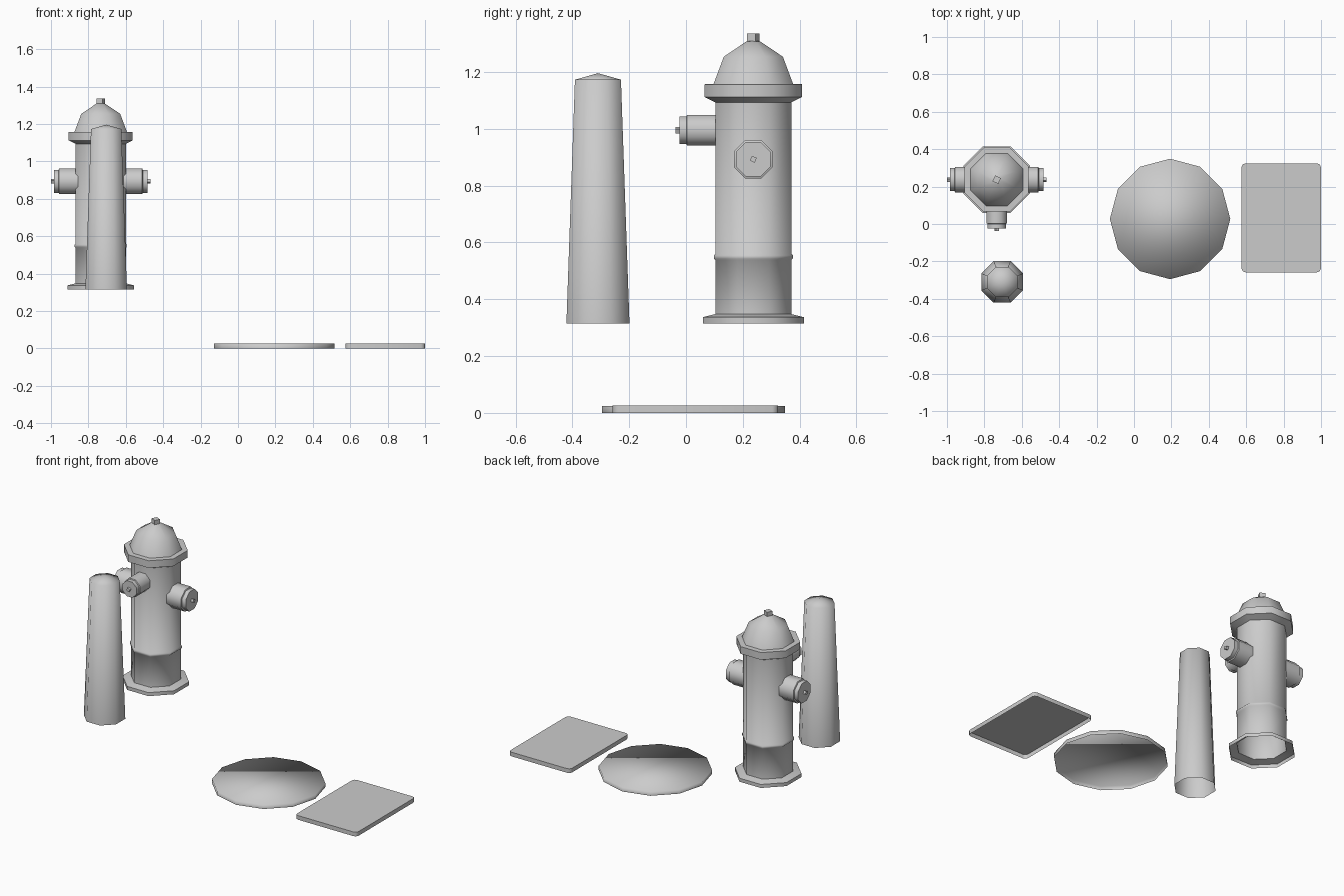
import bpy, bmesh, math
from mathutils import Vector

if "Cube" in bpy.data.objects:
    bpy.data.objects.remove(bpy.data.objects["Cube"])


def lathe(name, profile, loc, sides=8, axis=(0, 0, 1), turn=None, flats=True, angle=180):
    """Revolve (radius, height) points; radius is centre-to-flat when flats is set."""
    if turn is None:
        turn = math.pi / sides
    rot = Vector(axis).to_track_quat('Z', 'Y')
    k = 1 / math.cos(math.pi / sides) if flats else 1
    bm = bmesh.new()
    prev = None
    for r, h in profile:
        if r == 0:
            ring = [bm.verts.new(rot @ Vector((0, 0, h)))] * sides
        else:
            ring = []
            for i in range(sides):
                a = turn + math.tau * i / sides
                ring.append(bm.verts.new(rot @ Vector((r * k * math.cos(a), r * k * math.sin(a), h))))
        if prev:
            for i in range(sides):
                j = (i + 1) % sides
                quad = [prev[i], prev[j], ring[j], ring[i]]
                bm.faces.new(list(dict.fromkeys(quad)))
        prev = ring
    # flat lid when the profile does not end in a point
    if profile[-1][0] > 0:
        bm.faces.new(prev)
    return finish(name, bm, loc, angle)


def finish(name, bm, loc, angle):
    mesh = bpy.data.meshes.new(name)
    bm.to_mesh(mesh)
    bm.free()
    ob = bpy.data.objects.new(name, mesh)
    ob.location = loc
    bpy.context.collection.objects.link(ob)
    bpy.ops.object.select_all(action='DESELECT')
    ob.select_set(True)
    bpy.context.view_layer.objects.active = ob
    bpy.ops.object.shade_smooth_by_angle(angle=math.radians(angle))
    return ob


HX, HY = -0.734, 0.237
GROUND = 0.315

# Hydrant barrel with foot flange and raised band, open underneath
lathe("hydrant_barrel", [
    (0.178, GROUND), (0.178, 0.337), (0.134, 0.348),
    (0.134, 0.538), (0.139, 0.543), (0.139, 0.555), (0.134, 0.56),
    (0.134, 1.093)], (HX, HY, 0), angle=50)

# Bonnet: collar and stepped dome
lathe("hydrant_bonnet", [
    (0.134, 1.093), (0.171, 1.112), (0.171, 1.157), (0.14, 1.158),
    (0.104, 1.254), (0.024, 1.308), (0, 1.31)], (HX, HY, 0), angle=60)

# Operating nut on top
lathe("top_nut", [(0.024, 1.295), (0.024, 1.335)], (HX, HY, 0),
      sides=4, turn=0.35, flats=False, angle=30)


# Outlets: capped nozzle plus small square nut
def outlet(name, axis, z, r, step, end, tip):
    lathe(name + "_outlet", [(r, 0.1), (r, step), (r * 0.9, step + 0.003), (r * 0.9, end)],
          (HX, HY, z), axis=axis, angle=50)
    lathe(name + "_outlet_nut", [(0.013, end - 0.01), (0.013, tip)],
          (HX, HY, z), sides=4, axis=axis, turn=0.35, flats=False, angle=30)


outlet("left", (-1, 0, 0), 0.893, 0.068, 0.222, 0.25, 0.266)
outlet("right", (1, 0, 0), 0.893, 0.068, 0.222, 0.25, 0.266)
outlet("front", (0, -1, 0), 0.995, 0.054, 0.233, 0.26, 0.274)

# Tapered bollard, open underneath
lathe("bollard", [(0.111, GROUND), (0.081, 1.173), (0, 1.196)], (-0.705, -0.31, 0), angle=180)

# Round manhole cover, open underneath
lathe("round_cover", [(0.322, 0), (0.322, 0.025)], (0.193, 0.027, 0),
      sides=12, turn=0, flats=False, angle=180)

# Rectangular cover with rounded corners, open underneath
bm = bmesh.new()
outline = []
hx, hy, rad = 0.212, 0.291, 0.02
for q, (sx, sy) in enumerate([(1, 1), (-1, 1), (-1, -1), (1, -1)]):
    for t in range(3):
        a = math.pi / 2 * (q + t / 2)
        outline.append((sx * (hx - rad) + rad * math.cos(a), sy * (hy - rad) + rad * math.sin(a)))
low = [bm.verts.new((x, y, 0)) for x, y in outline]
top = [bm.verts.new((x, y, 0.026)) for x, y in outline]
for i in range(len(outline)):
    j = (i + 1) % len(outline)
    bm.faces.new((low[i], low[j], top[j], top[i]))
bm.faces.new(top)
finish("rectangular_cover", bm, (0.787, 0.033, 0), 50)
